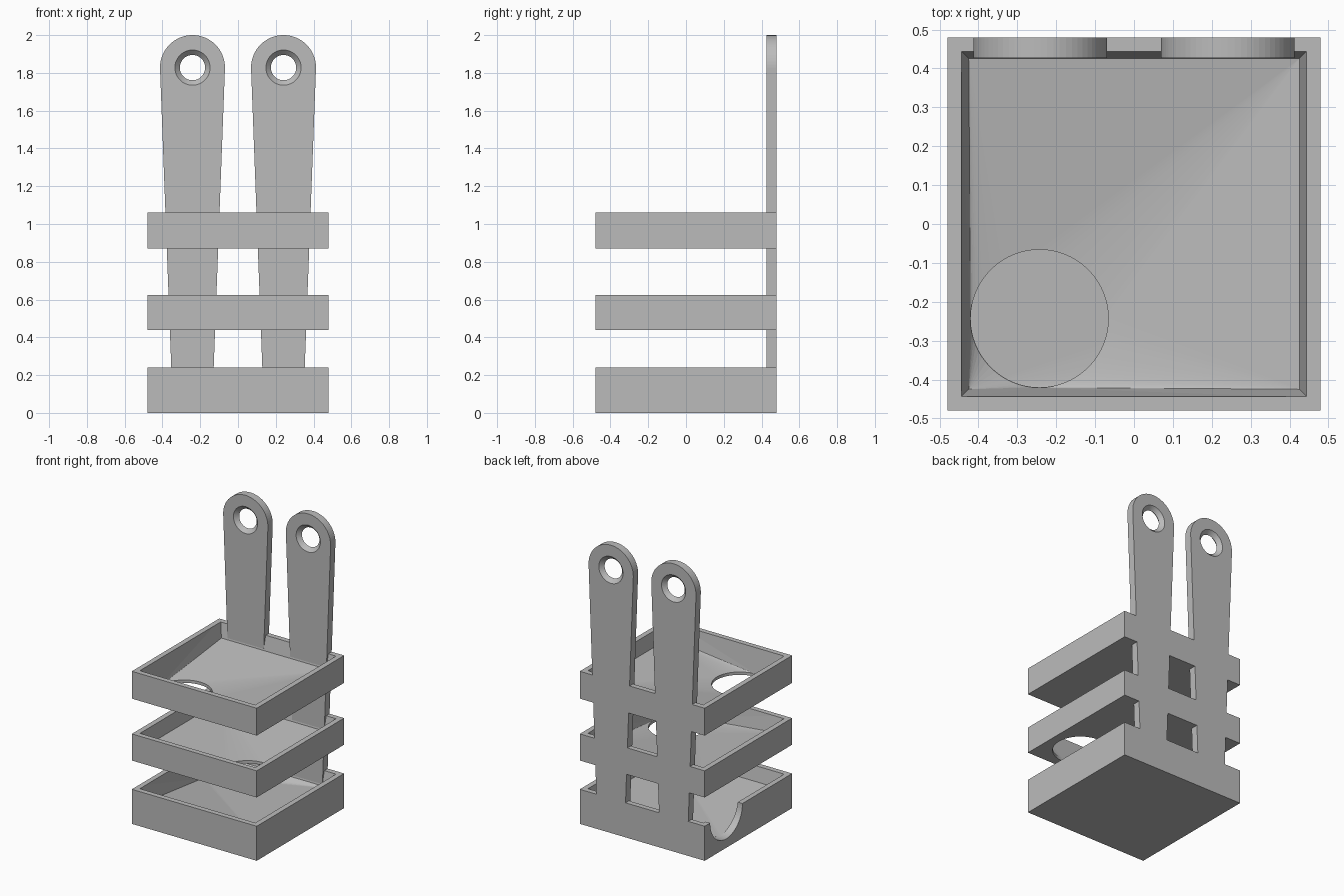
import bpy, bmesh
from math import sin, cos, pi
from mathutils import Vector

cube = bpy.data.objects.get("Cube")
if cube:
    bpy.data.objects.remove(cube, do_unlink=True)

grey = bpy.data.materials.new("plain grey")
grey.use_nodes = True
grey.diffuse_color = (0.5, 0.5, 0.5, 1)
grey.node_tree.nodes["Principled BSDF"].inputs["Base Color"].default_value = (0.5, 0.5, 0.5, 1)

HALF = 0.48        # half width of a tray
RIM = 0.443        # half width of the opening at the rim
FLOOR = 0.425      # half width of the cavity where the floor starts
OFFSET = 0.243     # holes and hangers sit this far off centre
HOLE = 0.178       # drain radius


def square(half, z):
    return [(sx * half, sy * half, z) for sx in (-1, 1) for sy in (-1, 1)]


def ring(center, radius, axis, count=64):
    """Points of a circle around the given axis."""
    points = []
    for i in range(count):
        a = 2 * pi * i / count
        u, v = radius * cos(a), radius * sin(a)
        offset = {"x": (0, u, v), "y": (u, 0, v), "z": (u, v, 0)}[axis]
        points.append(Vector(center) + Vector(offset))
    return points


def hull(name, points):
    """Closed convex solid around the points."""
    bm = bmesh.new()
    for p in points:
        bm.verts.new(p)
    result = bmesh.ops.convex_hull(bm, input=bm.verts)
    loose = {g for g in result["geom_interior"] if isinstance(g, bmesh.types.BMVert)}
    bmesh.ops.delete(bm, geom=list(loose), context="VERTS")
    bmesh.ops.dissolve_limit(bm, angle_limit=0.002, verts=bm.verts, edges=bm.edges)
    bmesh.ops.recalc_face_normals(bm, faces=bm.faces)
    mesh = bpy.data.meshes.new(name)
    bm.to_mesh(mesh)
    bm.free()
    mesh.materials.append(grey)
    obj = bpy.data.objects.new(name, mesh)
    bpy.context.collection.objects.link(obj)
    return obj


def cut(obj, cutter):
    """Subtract the cutter, then discard it."""
    cutter.hide_render = True
    mod = obj.modifiers.new("cut", "BOOLEAN")
    mod.operation = "DIFFERENCE"
    mod.solver = "EXACT"
    mod.object = cutter
    bpy.context.view_layer.objects.active = obj
    bpy.ops.object.modifier_apply(modifier=mod.name)
    bpy.data.objects.remove(cutter, do_unlink=True)


def tray(name, bottom, top, outlet):
    """Open box whose floor funnels down to the outlet ring."""
    body = hull(name, square(HALF, bottom) + square(HALF, top))
    slope = (RIM - FLOOR) / 0.1
    cavity = square(RIM + 0.02 * slope, top + 0.02) + square(FLOOR, top - 0.1)
    cut(body, hull("cavity", cavity + outlet))
    return body


# Upper trays with a round drain in opposite front corners
for name, bottom, top, side in (("top_tray", 0.87, 1.06, -1), ("middle_tray", 0.44, 0.625, 1)):
    x, y = side * OFFSET, -OFFSET
    body = tray(name, bottom, top, ring((x, y, bottom + 0.02), HOLE, "z"))
    drain = ring((x, y, bottom - 0.05), HOLE - 0.001, "z") + ring((x, y, bottom + 0.04), HOLE - 0.001, "z")
    cut(body, hull("drain", drain))

# Bottom tray with a half-round spout through its side wall
SPOUT_Z = 0.24
lower = [p for p in ring((-FLOOR, OFFSET, SPOUT_Z), HOLE, "x") if p.z < SPOUT_Z - 0.01]
body = tray("bottom_tray", 0, 0.24, lower)
spout = ring((-0.6, OFFSET, SPOUT_Z), HOLE, "x") + ring((-0.41, OFFSET, SPOUT_Z), HOLE - 0.001, "x")
cut(body, hull("spout", spout))

# Tapered hangers along the back, with a countersunk eye
FRONT, BACK, EYE_Z = 0.427, 0.48, 1.828
MID = (FRONT + BACK) / 2
for name, side in (("right_hanger", -1), ("left_hanger", 1)):
    x = side * OFFSET - side * 0.002
    outline = []
    for y in (FRONT, BACK):
        outline += ring((x, y, EYE_Z), 0.172, "y")
        outline += [(x + s * 0.104, y, 0.02) for s in (-1, 1)]
    hanger = hull(name, outline)
    for face, way in ((FRONT, -1), (BACK, 1)):
        eye = ring((x, face + way * 0.01, EYE_Z), 0.103, "y")
        eye += ring((x, MID - way * 0.002, EYE_Z), 0.065, "y")
        cut(hanger, hull("eye", eye))
